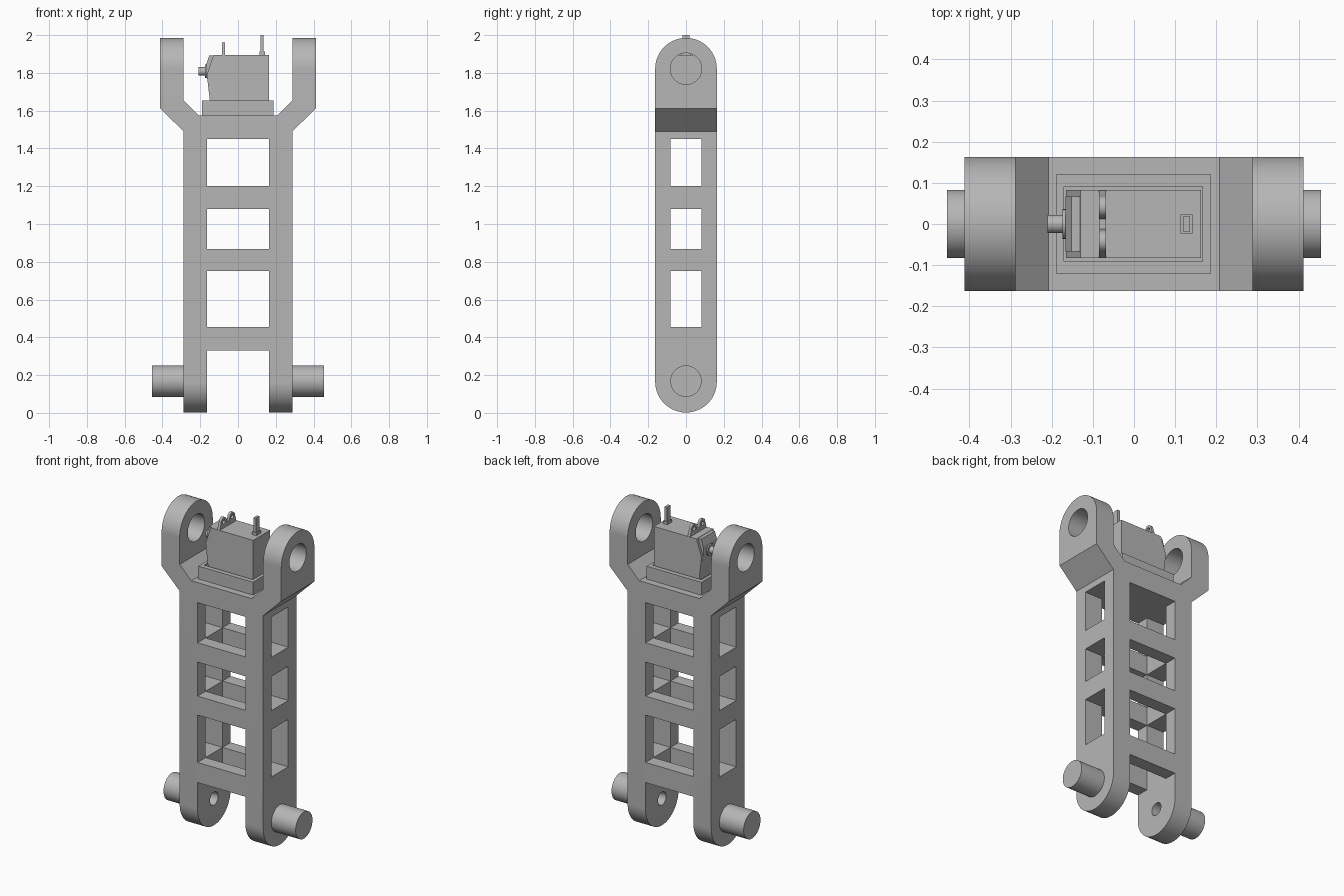
import bpy
import math
from mathutils import Matrix, Vector

default = bpy.data.objects.get("Cube")
if default:
    bpy.data.objects.remove(default, do_unlink=True)

GREY = (0.47, 0.47, 0.47, 1.0)
grey = bpy.data.materials.new("plain grey")
grey.use_nodes = True
grey.diffuse_color = GREY
grey.node_tree.nodes["Principled BSDF"].inputs["Base Color"].default_value = GREY


def prism(name, outline, axis, lo, hi):
    """Extrude a 2D outline: (x, z) along y, or (y, z) along x."""
    def place(p, d):
        return (p[0], d, p[1]) if axis == "y" else (d, p[0], p[1])
    n = len(outline)
    verts = [place(p, d) for d in (lo, hi) for p in outline]
    faces = [list(range(n)), list(range(2 * n - 1, n - 1, -1))]
    faces += [[i, i + n, (i + 1) % n + n, (i + 1) % n] for i in range(n)]
    mesh = bpy.data.meshes.new(name)
    mesh.from_pydata(verts, [], faces)
    obj = bpy.data.objects.new(name, mesh)
    bpy.context.collection.objects.link(obj)
    # make the normals point outward whatever the outline direction
    import bmesh
    bm = bmesh.new()
    bm.from_mesh(mesh)
    bmesh.ops.recalc_face_normals(bm, faces=bm.faces)
    bm.to_mesh(mesh)
    bm.free()
    mesh.materials.append(grey)
    return obj


def box(name, x, y, z):
    return prism(name, [(x[0], z[0]), (x[1], z[0]), (x[1], z[1]), (x[0], z[1])], "y", *y)


def arc(cy, cz, r, start, end, steps):
    angles = [math.radians(start + (end - start) * i / steps) for i in range(steps + 1)]
    return [(cy + r * math.cos(a), cz + r * math.sin(a)) for a in angles]


def rod(name, r, y, z, x0, x1, sides=64):
    """Cylinder lying along x."""
    return prism(name, arc(y, z, r, 0, 360, sides)[:-1], "x", x0, x1)


def combine(obj, other, operation="DIFFERENCE"):
    mod = obj.modifiers.new("bool", "BOOLEAN")
    mod.operation, mod.solver, mod.object = operation, "EXACT", other
    deps = bpy.context.evaluated_depsgraph_get()
    mesh = bpy.data.meshes.new_from_object(obj.evaluated_get(deps))
    obj.modifiers.clear()
    obj.data = mesh
    bpy.data.objects.remove(other, do_unlink=True)


def smooth(obj):
    bpy.ops.object.select_all(action="DESELECT")
    obj.select_set(True)
    bpy.context.view_layer.objects.active = obj
    bpy.ops.object.shade_smooth_by_angle(angle=math.radians(25))


HALF = 0.163      # half depth of the link, and radius of its ends
INNER = 0.165     # half width between the side walls
OUTER = 0.288     # half width over the side walls
SLOT = 0.083      # half depth of the hollow, radius of pegs and holes
PEG_Z, HOLE_Z = 0.165, 1.822

# Link frame: front outline, trimmed by a round-ended side outline
half = [(INNER, 0.33), (INNER, -0.1), (OUTER, -0.1), (OUTER, 1.49), (0.412, 1.612),
        (0.412, 2.1), (OUTER, 2.1), (OUTER, 1.655), (0.208, 1.575)]
outline = half + [(-x, z) for x, z in reversed(half)]
frame = prism("link_frame", outline, "y", -0.3, 0.3)
stadium = arc(0, PEG_Z, HALF, 180, 360, 48) + arc(0, HOLE_Z, HALF, 0, 180, 48)
combine(frame, prism("trim", stadium, "x", -0.6, 0.6), "INTERSECT")

# Hollow core and window openings
combine(frame, box("core", (-INNER, INNER), (-SLOT, SLOT), (0.2, 1.45)))
for z in ((0.455, 0.75), (0.868, 1.08), (1.2, 1.45)):
    combine(frame, box("window", (-INNER, INNER), (-0.4, 0.4), z))
    combine(frame, box("window", (-0.35, 0.35), (-SLOT, SLOT), z))

# Pegs with blind bores below, bearing holes above
for s in (-1, 1):
    combine(frame, rod("peg", SLOT, 0, PEG_Z + 0.003, s * 0.24, s * 0.455), "UNION")
    combine(frame, rod("bore", 0.04, 0, PEG_Z + 0.003, s * 0.1, s * 0.4, 32))
    combine(frame, rod("hole", SLOT, 0, HOLE_Z, s * 0.25, s * 0.5))

# Motor seat: raised collar with a pocket
combine(frame, box("collar", (-0.19, 0.187), (-0.12, 0.12), (1.52, 1.655)), "UNION")
combine(frame, box("pocket", (-0.17, 0.167), (-0.091, 0.091), (1.5, 1.8)))
smooth(frame)

# Motor body with a sloping end and a narrower nose
box("motor_base", (-0.165, 0.163), (-SLOT, SLOT), (1.49, 1.64))
prism("motor_body", [(-0.143, 1.6), (0.163, 1.6), (0.163, 1.895), (-0.13, 1.895),
                     (-0.165, 1.79)], "y", -SLOT, SLOT)
prism("motor_nose", [(-0.1, 1.65), (-0.146, 1.65), (-0.166, 1.79), (-0.166, 1.85),
                     (-0.152, 1.893), (-0.1, 1.893)], "y", -0.067, 0.067)

# Output shaft and its boss
smooth(rod("motor_boss", 0.036, 0, 1.808, -0.174, -0.15, 32))
smooth(rod("motor_shaft", 0.022, 0, 1.808, -0.21, -0.16, 24))
smooth(rod("shaft_collar", 0.015, 0, 1.808, -0.195, -0.16, 24))

# Mounting plate: two round lugs with screw holes
lugs = [(-SLOT, 1.89)]
for y in (-0.042, 0.042):
    lugs += arc(y, 1.935, 0.026, 180, 0, 16)
    if y < 0:
        lugs += [(-0.012, 1.915), (0.012, 1.915)]
lugs += [(SLOT, 1.89)]
plate = prism("mounting_plate", lugs, "x", -0.085, -0.068)
for y in (-0.042, 0.042):
    combine(plate, rod("screw_hole", 0.013, y, 1.933, -0.1, -0.05, 24))
smooth(plate)

# Cable outlet and twin wires
box("cable_outlet", (0.113, 0.142), (-0.023, 0.023), (1.89, 1.912))
for y in (-0.009, 0.009):
    box("wire", (0.119, 0.136), (y - 0.009, y + 0.009), (1.9, 2.0))
